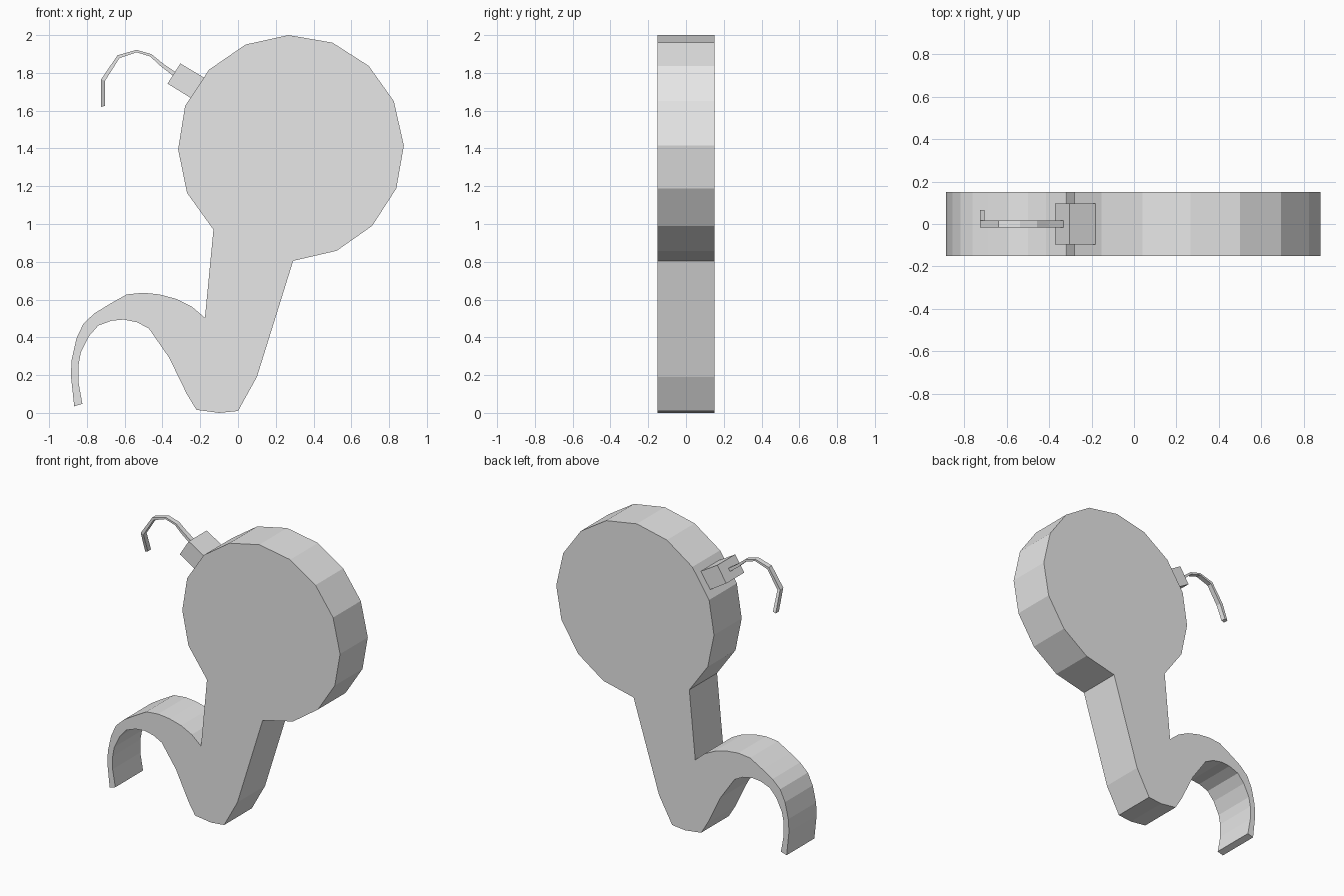
import bpy
import bmesh

cube = bpy.data.objects.get("Cube")
if cube:
    bpy.data.objects.remove(cube, do_unlink=True)

grey = bpy.data.materials.new("light_grey")
grey.use_nodes = True
grey.diffuse_color = (0.8, 0.8, 0.8, 1)
grey.node_tree.nodes["Principled BSDF"].inputs["Base Color"].default_value = (0.8, 0.8, 0.8, 1)


def finish(bm, name):
    """Turn a bmesh into a flat-shaded grey object."""
    bmesh.ops.recalc_face_normals(bm, faces=bm.faces)
    mesh = bpy.data.meshes.new(name)
    bm.to_mesh(mesh)
    bm.free()
    mesh.materials.append(grey)
    obj = bpy.data.objects.new(name, mesh)
    bpy.context.collection.objects.link(obj)
    return obj


def slab(name, outline, half_depth):
    """Extrude an (x, z) outline evenly to both sides of y = 0."""
    bm = bmesh.new()
    face = bm.faces.new([bm.verts.new((x, -half_depth, z)) for x, z in outline])
    ext = bmesh.ops.extrude_face_region(bm, geom=[face])
    moved = [v for v in ext["geom"] if isinstance(v, bmesh.types.BMVert)]
    bmesh.ops.translate(bm, verts=moved, vec=(0, 2 * half_depth, 0))
    return finish(bm, name)


def bent_strip(name, sections, half_depth):
    """Square wire: each section is (outer x, z, inner x, z, centre y)."""
    bm = bmesh.new()
    rings = []
    for xo, zo, xi, zi, y in sections:
        rings.append([bm.verts.new(p) for p in (
            (xo, y - half_depth, zo), (xo, y + half_depth, zo),
            (xi, y + half_depth, zi), (xi, y - half_depth, zi))])
    for a, b in zip(rings, rings[1:]):
        for i in range(4):
            j = (i + 1) % 4
            bm.faces.new((a[i], a[j], b[j], b[i]))
    bm.faces.new(rings[0])
    bm.faces.new(rings[-1])
    return finish(bm, name)


# Body outline: round head, tapering neck, foot and curled tail
head = [(-0.13, 0.97), (-0.27, 1.165), (-0.317, 1.395), (-0.28, 1.625),
        (-0.153, 1.817), (0.04, 1.95), (0.267, 2.0), (0.5, 1.96),
        (0.692, 1.837), (0.825, 1.65), (0.878, 1.415), (0.838, 1.188),
        (0.71, 0.99), (0.522, 0.858), (0.292, 0.805)]
foot = [(0.1, 0.19), (0.0, 0.01), (-0.1, 0.0), (-0.22, 0.016), (-0.27, 0.098)]
tail_under = [(-0.365, 0.293), (-0.472, 0.447), (-0.535, 0.48), (-0.605, 0.494),
              (-0.67, 0.488), (-0.74, 0.462), (-0.79, 0.405), (-0.832, 0.32),
              (-0.844, 0.255), (-0.845, 0.165), (-0.824, 0.048)]
tail_over = [(-0.867, 0.035), (-0.885, 0.2), (-0.88, 0.285), (-0.855, 0.395),
             (-0.818, 0.473), (-0.76, 0.527), (-0.685, 0.573), (-0.59, 0.627),
             (-0.5, 0.636), (-0.415, 0.627), (-0.325, 0.603), (-0.245, 0.563),
             (-0.175, 0.503)]
slab("body", head + foot + tail_under + tail_over, 0.15)

# Small block seated against the rim of the head
slab("fuse_holder", [(-0.305, 1.85), (-0.373, 1.743), (-0.246, 1.665), (-0.18, 1.775)], 0.097)

# Bent wire from the block, its last leg leaning to the back
bent_strip("fuse_wire", [
    (-0.331, 1.804, -0.345, 1.786, 0),
    (-0.398, 1.85, -0.41, 1.836, 0),
    (-0.458, 1.899, -0.465, 1.887, 0),
    (-0.537, 1.922, -0.537, 1.909, 0),
    (-0.638, 1.893, -0.628, 1.878, 0),
    (-0.725, 1.765, -0.704, 1.758, 0),
    (-0.725, 1.62, -0.704, 1.626, 0.048)], 0.017)
